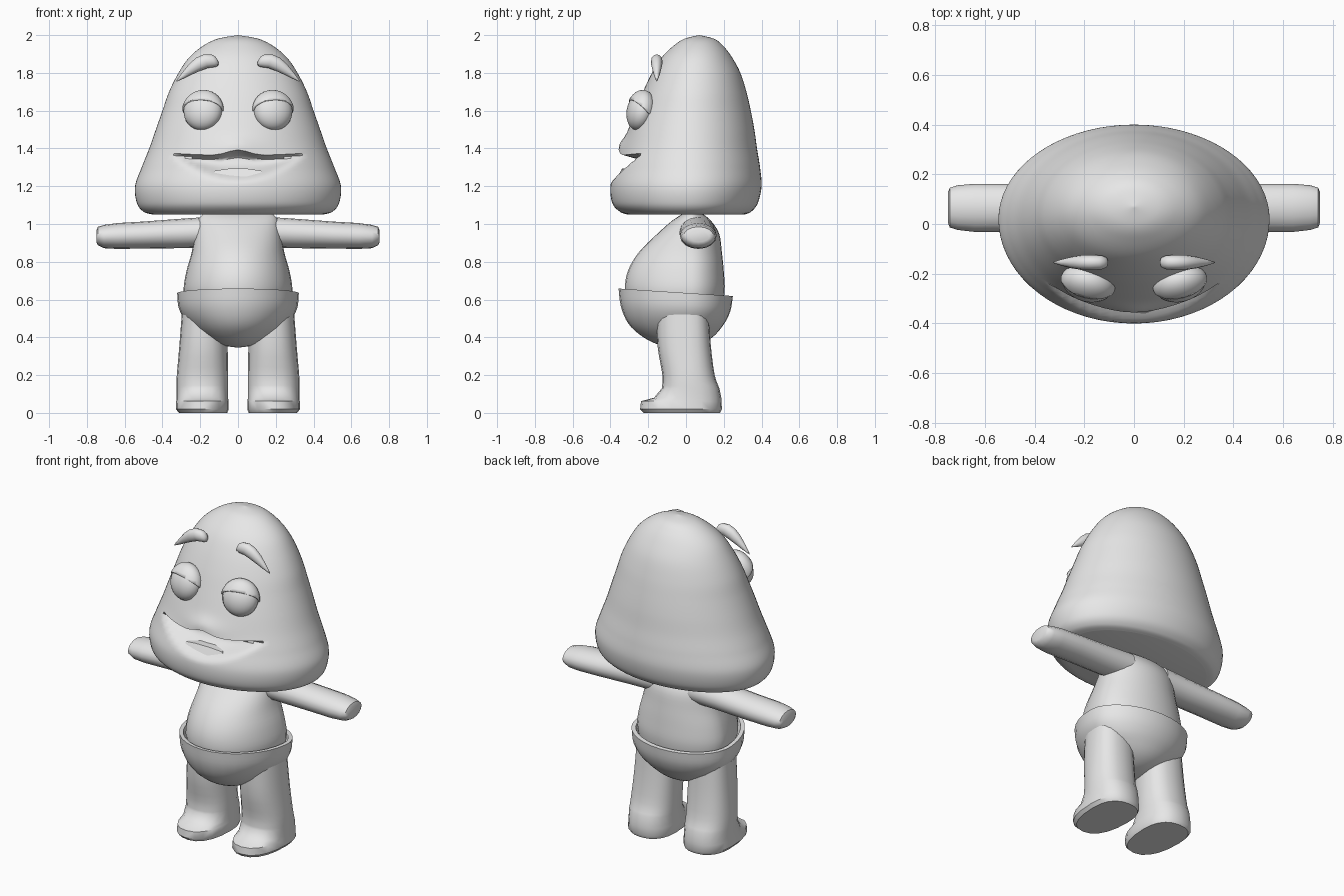
import bpy, bmesh, math
from mathutils import Vector, Matrix

if "Cube" in bpy.data.objects:
    bpy.data.objects.remove(bpy.data.objects["Cube"])

grey = bpy.data.materials.new("plain_grey")
grey.diffuse_color = (0.8, 0.8, 0.8, 1)
grey.use_nodes = True
grey.node_tree.nodes["Principled BSDF"].inputs["Base Color"].default_value = grey.diffuse_color


def finish(name, bm, angle=40):
    """Turn a bmesh into a smooth-shaded object."""
    bmesh.ops.remove_doubles(bm, verts=bm.verts, dist=0.0004)
    bmesh.ops.recalc_face_normals(bm, faces=bm.faces)
    me = bpy.data.meshes.new(name)
    bm.to_mesh(me)
    bm.free()
    me.materials.append(grey)
    ob = bpy.data.objects.new(name, me)
    bpy.context.collection.objects.link(ob)
    bpy.ops.object.select_all(action='DESELECT')
    ob.select_set(True)
    bpy.context.view_layer.objects.active = ob
    bpy.ops.object.shade_smooth_by_angle(angle=math.radians(angle))
    return ob


def loft(name, rings, side=1, caps=(True, True), angle=40):
    """Skin a list of point rings; side=-1 mirrors in x."""
    bm = bmesh.new()
    vs = [[bm.verts.new((p[0] * side, p[1], p[2])) for p in r] for r in rings]
    n = len(vs[0])
    for a, b in zip(vs, vs[1:]):
        for i in range(n):
            j = (i + 1) % n
            bm.faces.new((a[i], a[j], b[j], b[i]))
    for flag, r in zip(caps, (vs[0], vs[-1])):
        if flag:
            bm.faces.new(r)
    return finish(name, bm, angle)


def smooth_rows(rows, n):
    """Catmull-Rom interpolation through table rows."""
    out = []
    for i in range(len(rows) - 1):
        p0, p1 = rows[max(i - 1, 0)], rows[i]
        p2, p3 = rows[i + 1], rows[min(i + 2, len(rows) - 1)]
        for k in range(n):
            t = k / n
            out.append([0.5 * (2 * b + (c - a) * t + (2 * a - 5 * b + 4 * c - d) * t * t
                               + (3 * b - a - 3 * c + d) * t ** 3)
                        for a, b, c, d in zip(p0, p1, p2, p3)])
    return out + [list(rows[-1])]


def ring(z, w, f, b, yc=0.02, cx=0, n=32, p=1.0):
    """Horizontal oval: half width w, front y f, back y b."""
    pts = []
    for i in range(n):
        a = 2 * math.pi * i / n
        c, s = math.cos(a), math.sin(a)
        c = math.copysign(abs(c) ** p, c)
        s = math.copysign(abs(s) ** p, s)
        pts.append([cx + w * c, yc + ((b - yc) * s if s > 0 else (yc - f) * s), z])
    return pts


# head: bell-shaped loft, with muzzle and mouth hollow on the front
head = [(1.05, .45, -.31, .31), (1.065, .50, -.35, .345), (1.11, .535, -.39, .38),
        (1.2, .545, -.40, .40), (1.3, .51, -.372, .392), (1.4, .47, -.338, .376),
        (1.5, .435, -.305, .362), (1.6, .40, -.268, .343), (1.7, .365, -.228, .32),
        (1.8, .315, -.18, .288), (1.88, .26, -.13, .245), (1.94, .19, -.07, .20),
        (1.98, .11, -.01, .15), (2.0, 0, .07, .07)]
LIP = 1.375


def face_shape(p):
    x, y, z = p
    if y > -0.08:
        return p
    u = abs(x) / 0.35
    if u < 1:
        low = 1.21 + (LIP - 1.21) * u * u      # chin edge of the mouth
        t = (z - low) / (LIP - low)
        if 0 < t < 1:
            d = math.sin(math.pi / 2 * min(t / 0.7, 1)) ** 2
            if t > 0.82:
                d *= (1 - t) / 0.18
            y += 0.105 * (1 - u * u) * d
    # muzzle bulge and bowed upper lip
    if z >= LIP - 0.005:
        y -= 0.016 * math.exp(-((z - 1.41) / .05) ** 2 - (x / .13) ** 2)
    bow = 0.03 * math.exp(-(x / .075) ** 2) - 0.012 + 0.012 * min(u, 1) ** 2
    fade = min(1, (-0.08 - y) / 0.08) if y < -0.08 else 0
    z += bow * fade * math.exp(-((z - LIP) / .07) ** 2)
    return [x, y, z]


rings = []
for z, w, f, b in smooth_rows(head, 8):
    yc = 0.02 + 0.05 * ((z - 1.05) / 0.95) ** 3
    rings.append([face_shape(p) for p in ring(z, max(w, 0), f, b, yc, n=72)])
loft("head", rings, caps=(True, False))

# lower tooth plate resting in the mouth
outline = [(-.14, 1.26), (-.12, 1.283), (-.05, 1.293), (.05, 1.293),
           (.12, 1.283), (.14, 1.26), (.115, 1.24), (.04, 1.234), (-.04, 1.234), (-.115, 1.24)]
front = [(x, -.372 + (z - 1.234) * .5 + x * x * 1.2, z) for x, z in outline]
loft("tooth", [front, [(x, y + .09, z) for x, y, z in front]], angle=30)

# torso
torso = [(.55, .27, -.30, .19), (.65, .288, -.323, .205), (.75, .273, -.308, .20),
         (.85, .245, -.25, .19), (.95, .228, -.15, .175), (1.02, .212, -.07, .13),
         (1.052, .185, -.02, .09)]
loft("torso", [ring(*r, yc=.03) for r in smooth_rows(torso, 4)])

# pants: thin flared rim and rounded seat, with a slightly tilted waist
inner = [(.57, .275, -.31, .195), (.635, .298, -.335, .222)]
outer = [(.635, .322, -.357, .248), (.55, .312, -.345, .235), (.47, .262, -.305, .20),
         (.40, .175, -.225, .14), (.36, .09, -.14, .06), (.345, 0, -.04, -.04)]
rings = []
for z, w, f, b in inner + smooth_rows(outer, 4):
    yc = 0.02 - 0.06 * max(0, min(1, (.47 - z) / .125))
    tilt = max(0, min(1, (z - .45) / .15)) * 0.065
    rings.append([(x, y, zz - tilt * y) for x, y, zz in ring(z, max(w, 0), f, b, yc)])
loft("pants", rings, caps=(False, False))

# tables for the paired limbs
leg = [(.52, .18, .118, -.155, .12), (.35, .183, .128, -.15, .132),
       (.2, .188, .136, -.125, .152), (.13, .189, .137, -.128, .177)]
foot = [(.08, .189, .137, -.17, .187), (.062, .189, .138, -.238, .188),
        (.02, .189, .14, -.243, .19), (0, .185, .128, -.225, .18)]
arm = [(.12, .06, .095, .875, 1.04), (.3, .06, .095, .872, 1.028), (.5, .065, .097, .87, 1.013),
       (.64, .065, .097, .868, 1.005), (.71, .066, .09, .872, .995),
       (.742, .066, .08, .888, .985), (.75, .066, .06, .905, .965)]
brow = [(.105, 1.862, .004), (.112, 1.862, .024), (.13, 1.864, .033), (.17, 1.862, .036),
        (.21, 1.846, .035), (.25, 1.82, .028), (.29, 1.787, .016), (.325, 1.757, .003)]


def eyeball(side, scale, lid):
    bm = bmesh.new()
    bmesh.ops.create_uvsphere(bm, u_segments=24, v_segments=16, radius=scale)
    if lid:
        geom = bm.verts[:] + bm.edges[:] + bm.faces[:]
        bmesh.ops.bisect_plane(bm, geom=geom, plane_co=(0, 0, .06),
                               plane_no=Vector((0, .4, 1)).normalized(), clear_inner=True)
    m = (Matrix.Translation((.186 * side, -.242, 1.598))
         @ Matrix.Rotation(math.radians(14 * side), 4, 'Z')
         @ Matrix.Rotation(math.radians(-13), 4, 'X')
         @ Matrix.Diagonal((.104, .07, .104, 1)))
    bm.transform(m)
    return bm


for side, tag in ((1, "left"), (-1, "right")):
    # leg with wedge-toed foot
    rows = smooth_rows(leg, 3) + foot
    loft(tag + "_leg", [ring(z, w, f, b, .02, cx, 20, .85) for z, cx, w, f, b in rows], side)

    # arm stretched out sideways
    rings = []
    for x, cy, ry, lo, hi in arm:
        rings.append([(x, cy + ry * math.cos(a), (lo + hi) / 2 + (hi - lo) / 2 * math.sin(a))
                      for a in (2 * math.pi * i / 16 for i in range(16))])
    loft(tag + "_arm", rings, side, angle=50)

    # eye and heavy eyelid
    finish(tag + "_eye", eyeball(side, 1.0, False))
    lid = finish(tag + "_eyelid", eyeball(side, 1.09, True))
    mod = lid.modifiers.new("thickness", 'SOLIDIFY')
    mod.thickness = 0.012
    mod.offset = -1

    # teardrop eyebrow
    rings = []
    for x, z, r in brow:
        rings.append([(x + .3 * r * math.sin(a), -.155 + .85 * r * math.cos(a), z + r * math.sin(a))
                      for a in (2 * math.pi * i / 12 for i in range(12))])
    loft(tag + "_eyebrow", rings, side, angle=60)
